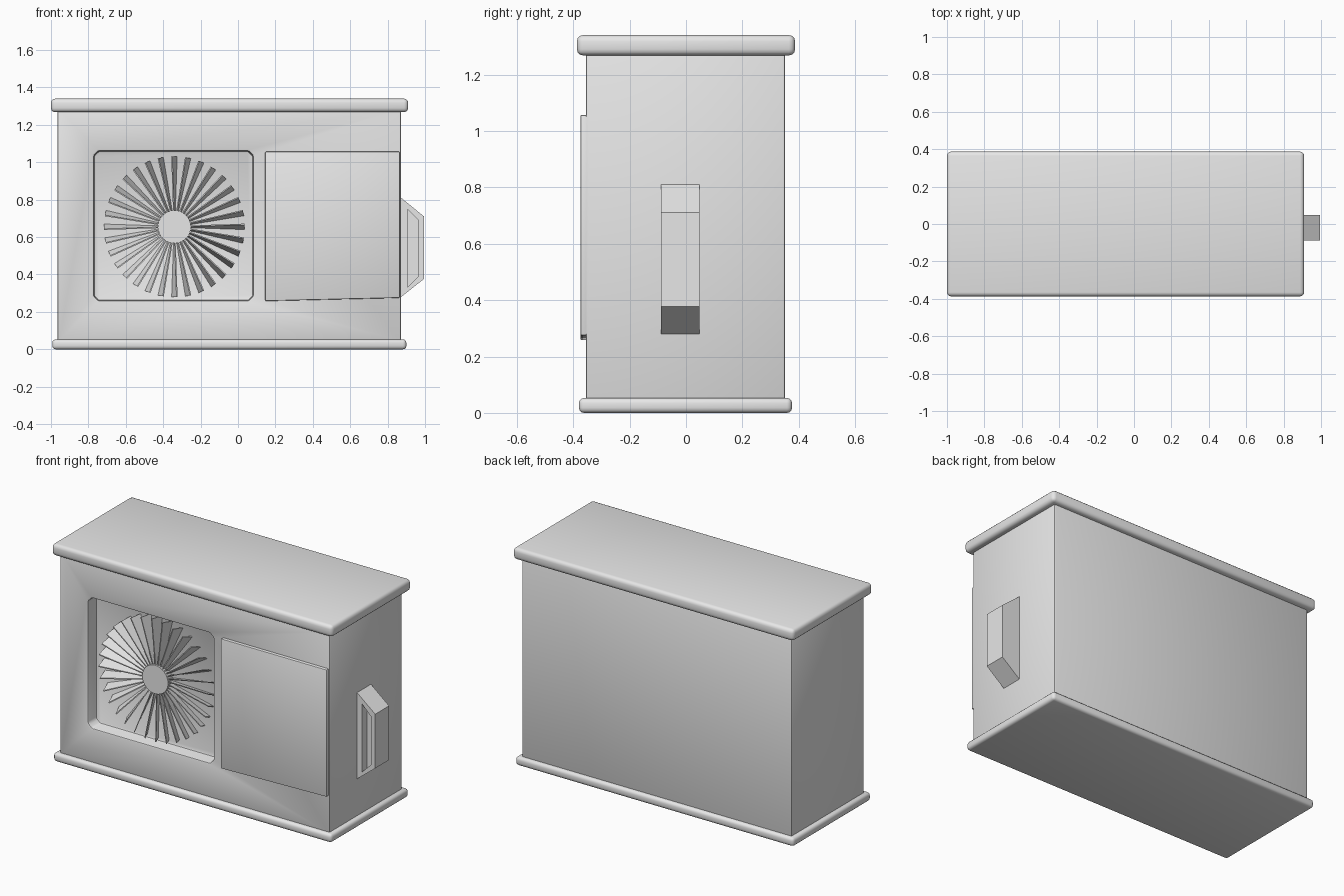
import bpy, bmesh, math
from mathutils import Vector, Matrix

cube = bpy.data.objects.get("Cube")
if cube:
    bpy.data.objects.remove(cube)

grey = bpy.data.materials.new("light grey paint")
grey.use_nodes = True
grey.diffuse_color = (0.8, 0.8, 0.8, 1)
grey.node_tree.nodes["Principled BSDF"].inputs["Base Color"].default_value = (0.8, 0.8, 0.8, 1)


def make_object(name, bm):
    bmesh.ops.recalc_face_normals(bm, faces=bm.faces)
    mesh = bpy.data.meshes.new(name)
    bm.to_mesh(mesh)
    bm.free()
    mesh.materials.append(grey)
    obj = bpy.data.objects.new(name, mesh)
    bpy.context.collection.objects.link(obj)
    return obj


def prism(name, outline, y0, y1):
    """Extrude an x-z outline along y."""
    bm = bmesh.new()
    face = bm.faces.new([bm.verts.new((x, y0, z)) for x, z in outline])
    new = bmesh.ops.extrude_face_region(bm, geom=[face])["geom"]
    bmesh.ops.translate(bm, vec=(0, y1 - y0, 0),
                        verts=[v for v in new if isinstance(v, bmesh.types.BMVert)])
    return make_object(name, bm)


def box(name, x0, x1, y0, y1, z0, z1):
    return prism(name, [(x0, z0), (x1, z0), (x1, z1), (x0, z1)], y0, y1)


def activate(obj):
    bpy.ops.object.select_all(action='DESELECT')
    obj.select_set(True)
    bpy.context.view_layer.objects.active = obj


def cut(obj, cutter):
    mod = obj.modifiers.new("cut", 'BOOLEAN')
    mod.operation = 'DIFFERENCE'
    mod.solver = 'EXACT'
    mod.object = cutter
    activate(obj)
    bpy.ops.object.modifier_apply(modifier=mod.name)
    bpy.data.objects.remove(cutter)


def soften(obj, width, segments):
    mod = obj.modifiers.new("bevel", 'BEVEL')
    mod.width = width
    mod.segments = segments
    mod.limit_method = 'ANGLE'
    mod.angle_limit = math.radians(30)
    activate(obj)
    bpy.ops.object.modifier_apply(modifier=mod.name)
    bpy.ops.object.shade_smooth_by_angle(angle=math.radians(35))


# Casing with a chamfered square recess for the fan
casing = box("casing", -0.965, 0.872, -0.355, 0.352, 0.04, 1.29)
x0, x1, z0, z1, c = -0.77, 0.08, 0.26, 1.06, 0.025
recess = prism("recess_cutter",
               [(x0 + c, z0), (x1 - c, z0), (x1, z0 + c), (x1, z1 - c),
                (x1 - c, z1), (x0 + c, z1), (x0, z1 - c), (x0, z0 + c)], -0.5, -0.275)
cut(casing, recess)
soften(casing, 0.01, 2)

# Lid and base slabs with rounded rims
soften(box("lid", -1.0, 0.91, -0.387, 0.387, 1.268, 1.34), 0.022, 3)
soften(box("base", -0.993, 0.9, -0.38, 0.376, 0, 0.053), 0.018, 3)

# Service panel on the front
soften(prism("service_panel", [(0.145, 0.258), (0.865, 0.275), (0.865, 1.057), (0.145, 1.057)],
             -0.375, -0.34), 0.006, 2)

# Carrying handle with a grip pocket in its front side
handle = prism("handle", [(0.86, 0.82), (0.995, 0.71), (0.995, 0.377), (0.86, 0.27)],
               -0.088, 0.047)
pocket = prism("pocket_cutter", [(0.905, 0.75), (0.965, 0.69), (0.965, 0.39), (0.905, 0.33)],
               -0.2, -0.04)
cut(handle, pocket)
activate(handle)
bpy.ops.object.shade_smooth_by_angle(angle=math.radians(20))

# Fan: a hub disc and a ring of leaning blades
centre = Vector((-0.34, 0, 0.655))
hub_radius, fan_radius, back = 0.088, 0.376, -0.27
bm = bmesh.new()
bmesh.ops.create_cone(bm, cap_ends=True, segments=32, radius1=hub_radius, radius2=hub_radius,
                      depth=0.05, matrix=Matrix.Translation(centre + Vector((0, -0.295, 0)))
                      @ Matrix.Rotation(math.pi / 2, 4, 'X'))
make_object("fan_hub", bm)

bm = bmesh.new()
count, half = 32, 0.003
for i in range(count):
    turn = Matrix.Translation(centre) @ Matrix.Rotation(math.tau * i / count, 4, 'Y')
    ends = []
    for radius, front, lean in ((hub_radius - 0.01, -0.312, 0.004), (fan_radius, -0.335, 0.014)):
        section = ((front, lean - half), (front, lean + half),
                   (back, half - lean), (back, -half - lean))
        ends.append([bm.verts.new(turn @ Vector((radius, y, z))) for y, z in section])
    inner, outer = ends
    bm.faces.new(inner)
    bm.faces.new(outer[::-1])
    for k in range(4):
        j = (k + 1) % 4
        bm.faces.new((inner[k], outer[k], outer[j], inner[j]))
make_object("fan_blades", bm)
